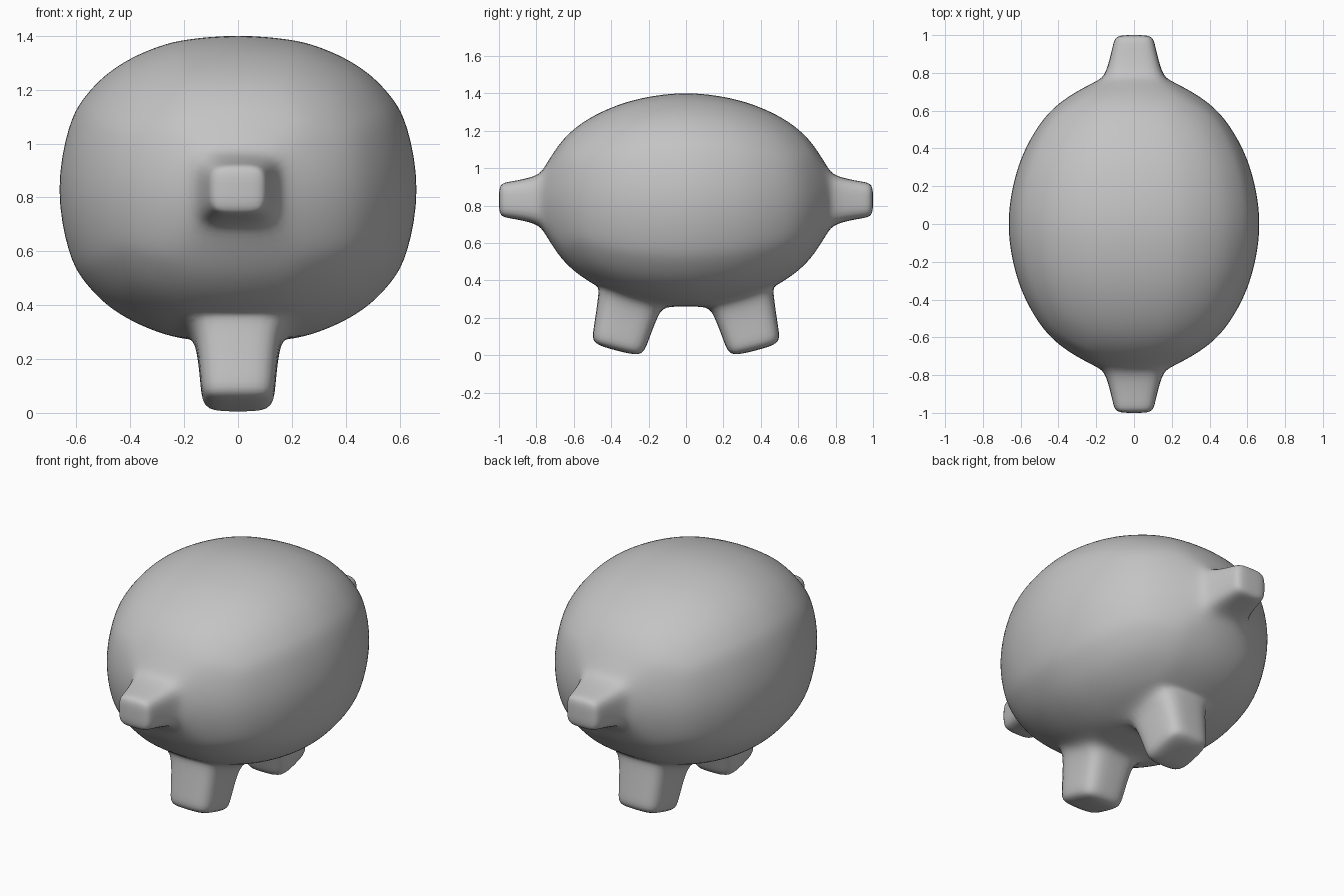
import bpy
import bmesh
from mathutils import Vector

old = bpy.data.objects.get("Cube")
if old:
    bpy.data.objects.remove(old, do_unlink=True)

grey = bpy.data.materials.new("plain grey")
grey.use_nodes = True
colour = (0.55, 0.55, 0.55, 1)
grey.diffuse_color = colour
grey.node_tree.nodes["Principled BSDF"].inputs["Base Color"].default_value = colour

CENTRE = Vector((0, 0, 0.83))
RADII = Vector((0.683, 0.803, 0.578))   # slightly oversize, subdivision shrinks it
BOX = (1.05, 1.4, 1)
LINES = ((0, 0.36, 0.55, 0.8), (0, 0.2, 0.475, 0.75, 1.075), (0, 0.42, 0.6, 0.8))


def on_body(p):
    """Push a point radially onto the rounded body."""
    q = Vector([(p[i] - CENTRE[i]) / RADII[i] for i in range(3)])
    e = 2.2
    across = (abs(q.x) ** e + abs(q.z) ** e) ** (1 / e)
    q /= (across ** 2 + q.y ** 2) ** 0.5
    return CENTRE + Vector([q[i] * RADII[i] for i in range(3)])


def limit(t):
    return max(-1, min(1, round(t)))


def grow(bm, faces, tip, axis, rings):
    """Draw a square limb out of a patch; rings are (distance from tip, half widths)."""
    axis = Vector(axis).normalized()
    side = Vector((1, 0, 0))
    other = axis.cross(side)
    tip = Vector(tip)
    half = (0.14, 0.14)
    for n, (back, a, b) in enumerate(rings):
        if n:
            bmesh.ops.inset_region(bm, faces=faces, thickness=0.001, depth=0,
                                   use_even_offset=False)
        middle = tip - axis * back
        for v in {v for f in faces for v in f.verts}:
            d = v.co - tip
            u = limit(d.dot(side) / half[0])
            w = limit(d.dot(other) / half[1])
            p = middle + side * (u * a) + other * (w * b)
            v.co = p if n else on_body(p)   # the first ring hugs the body
        half = (a, b)


# Body cage: a box cut along the limb edges
bm = bmesh.new()
bmesh.ops.create_cube(bm, size=2)
for v in bm.verts:
    v.co = Vector([v.co[i] * BOX[i] for i in range(3)])
for i, lines in enumerate(LINES):
    normal = Vector((0, 0, 0))
    normal[i] = 1
    for t in sorted({s * t for t in lines for s in (-1, 1)}):
        bmesh.ops.bisect_plane(bm, geom=bm.verts[:] + bm.edges[:] + bm.faces[:],
                               dist=1e-5, plane_co=normal * t, plane_no=normal)

# Pick the limb patches, then round the body
legs, nubs = {}, {}
for s in (-1, 1):
    legs[s], nubs[s] = [], []
    for f in bm.faces:
        c = f.calc_center_median()
        if abs(c.x) < 0.36:
            if c.z < -0.99 and 0.2 < c.y * s < 0.75:
                legs[s].append(f)
            elif c.y * s > 1.39 and abs(c.z) < 0.42:
                nubs[s].append(f)
for v in bm.verts:
    v.co = on_body(v.co + CENTRE)

# Front and back legs, and the nubs at both ends
for s in (-1, 1):
    grow(bm, legs[s], (0, 0.37 * s, 0.025), (0, 0.25 * s, -0.97),
         ((0.29, 0.185, 0.185), (0.235, 0.152, 0.165),
          (0.07, 0.138, 0.148), (0, 0.13, 0.14)))
    grow(bm, nubs[s], (0, s, 0.83), (0, s, 0),
         ((0.27, 0.18, 0.17), (0.21, 0.148, 0.125),
          (0.05, 0.11, 0.096), (0, 0.1, 0.088)))

bmesh.ops.recalc_face_normals(bm, faces=bm.faces[:])
mesh = bpy.data.meshes.new("body_with_legs_and_nubs")
bm.to_mesh(mesh)
bm.free()
mesh.materials.append(grey)
for p in mesh.polygons:
    p.use_smooth = True
body = bpy.data.objects.new("body_with_legs_and_nubs", mesh)
bpy.context.collection.objects.link(body)
smooth = body.modifiers.new("rounding", "SUBSURF")
smooth.levels = smooth.render_levels = 2
